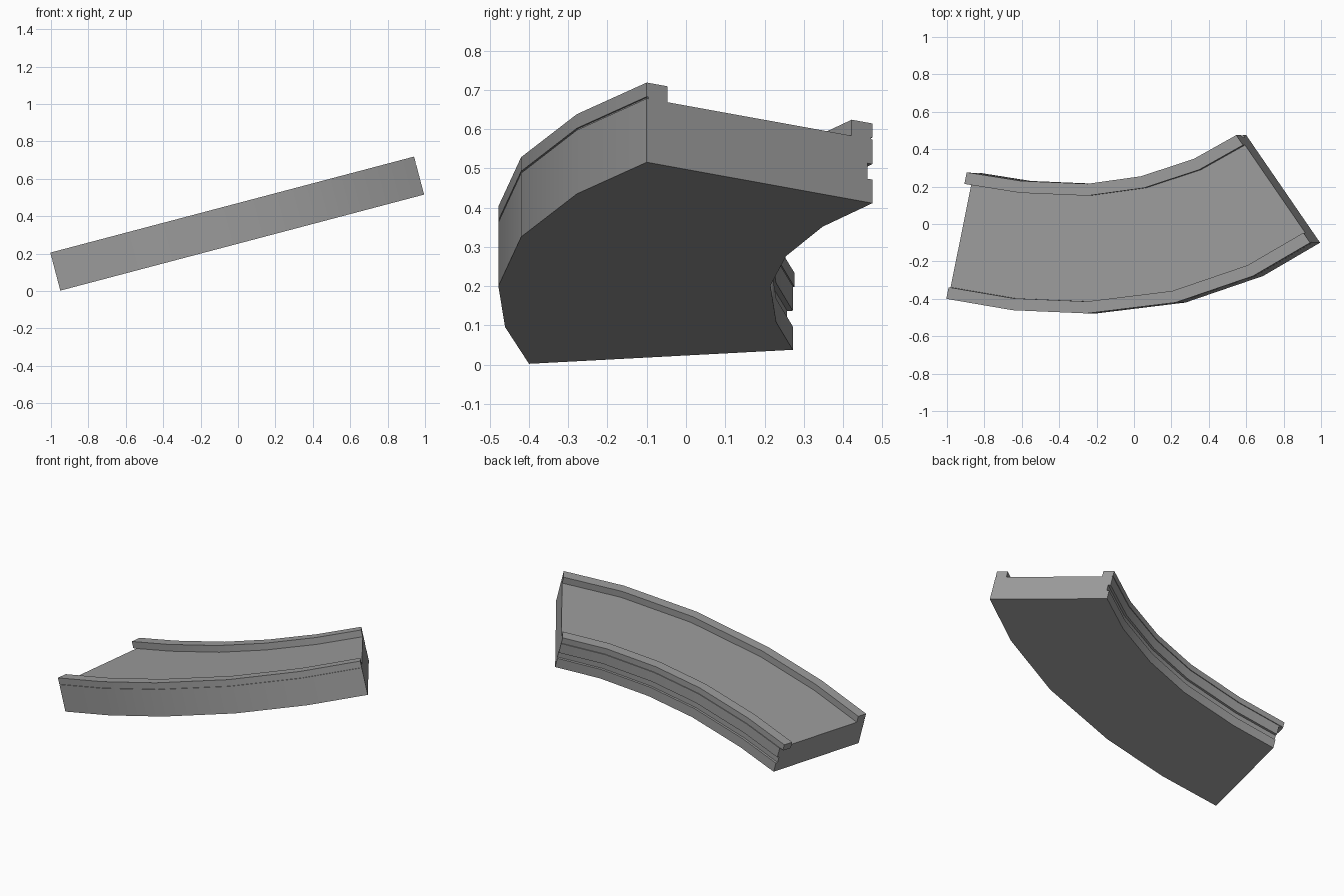
import bpy, bmesh, math
from mathutils import Vector

cube = bpy.data.objects.get("Cube")
if cube:
    bpy.data.objects.remove(cube)

# Ramp slope and the plan outline of its two long edges (x, y)
SLOPE = 0.264
TILT = math.atan(SLOPE)
UP = Vector((-math.sin(TILT), 0, math.cos(TILT)))
OUTER = [(-0.95, -0.4), (-0.595, -0.461), (-0.2, -0.478),
         (0.275, -0.42), (0.69, -0.278), (0.995, -0.1)]
INNER = [(-0.815, 0.272), (-0.55, 0.23), (-0.195, 0.215),
         (0.09, 0.255), (0.373, 0.348), (0.6, 0.475)]

grey = bpy.data.materials.new("plain_grey")
grey.use_nodes = True
colour = (0.33, 0.33, 0.33, 1)
grey.diffuse_color = colour
bsdf = next(n for n in grey.node_tree.nodes if n.type == "BSDF_PRINCIPLED")
bsdf.inputs["Base Color"].default_value = colour
bsdf.inputs["Roughness"].default_value = 0.8


def on_slope(point):
    return Vector((point[0], point[1], SLOPE * (point[0] + 0.957)))


def sweep(name, profile, extend=0.0):
    """Sweep a profile of (across 0..1, height) along the curved ramp."""
    rows = [(on_slope(a), on_slope(b)) for a, b in zip(OUTER, INNER)]
    if extend:
        shift = (rows[0][1] - rows[1][1]).normalized() * extend
        rows[0] = (rows[0][0] + shift, rows[0][1] + shift)
    bm = bmesh.new()
    rings = [[bm.verts.new(a.lerp(b, t) + UP * h) for t, h in profile]
             for a, b in rows]
    count = len(profile)
    for r, s in zip(rings, rings[1:]):
        for i in range(count):
            j = (i + 1) % count
            bm.faces.new((r[i], r[j], s[j], s[i]))
    bm.faces.new(rings[0])
    bm.faces.new(rings[-1][::-1])
    bmesh.ops.recalc_face_normals(bm, faces=bm.faces)
    mesh = bpy.data.meshes.new(name)
    bm.to_mesh(mesh)
    bm.free()
    mesh.materials.append(grey)
    obj = bpy.data.objects.new(name, mesh)
    bpy.context.collection.objects.link(obj)
    bpy.ops.object.select_all(action="DESELECT")
    obj.select_set(True)
    bpy.context.view_layer.objects.active = obj
    bpy.ops.object.shade_smooth_by_angle(angle=math.radians(30))
    return obj


# Road slab with a groove along its inner side
DECK, TOP = 0.168, 0.21
sweep("road_slab", [(0, 0), (1, 0), (1, 0.062), (0.979, 0.062),
                    (0.979, 0.103), (1, 0.103), (1, DECK), (0, DECK)])


# Kerb rails with a thin shadow gap above the slab
def rail(edge, inward):
    near, far = edge + inward * 0.007, edge + inward * 0.092
    lip = DECK + 0.005
    return [(near, DECK), (near, lip), (edge, lip),
            (edge, TOP), (far, TOP), (far, DECK)]


sweep("outer_rail", rail(0, 1))
sweep("inner_rail", rail(1, -1), extend=0.027)
